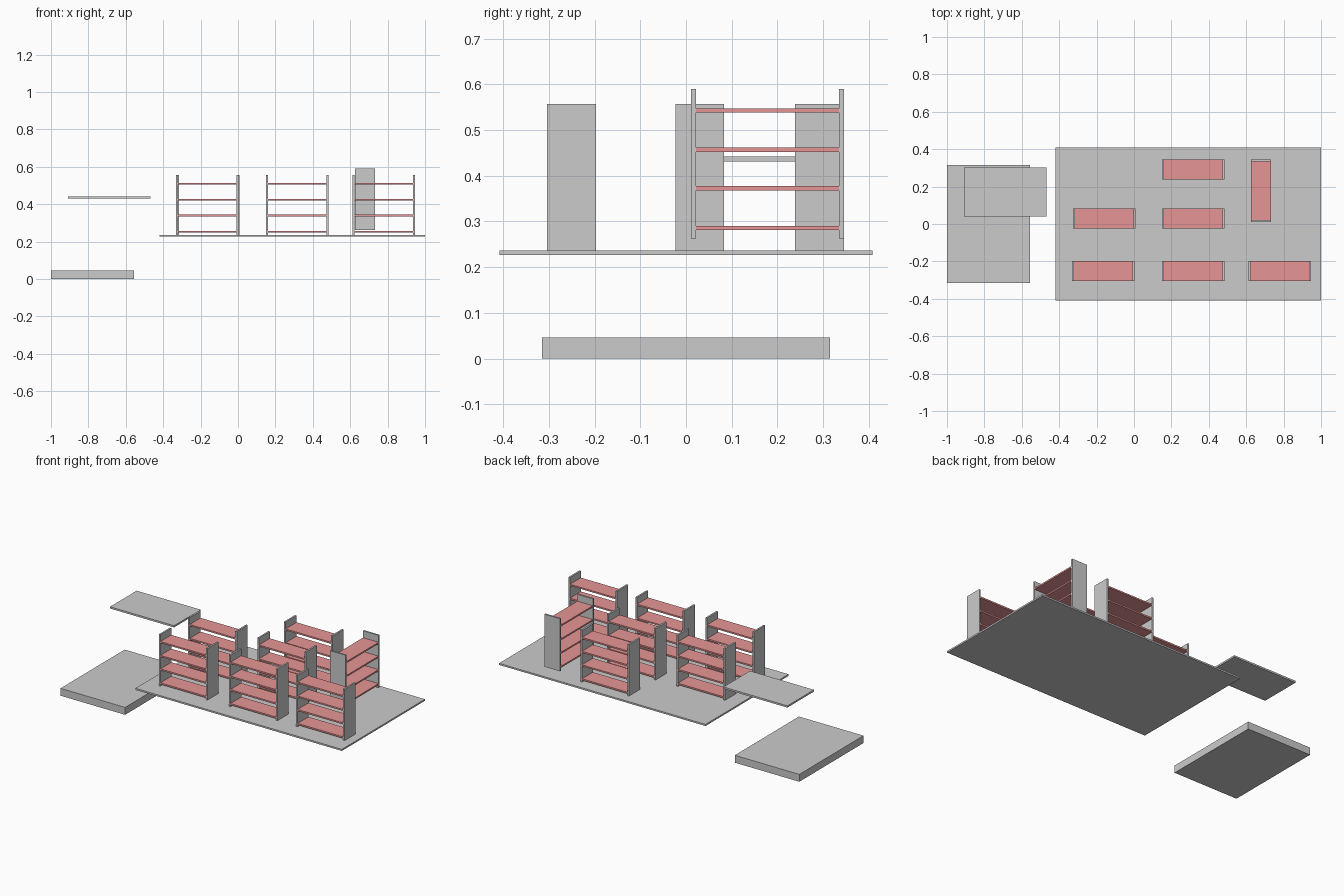
import bpy
import bmesh
from mathutils import Matrix, Vector

if "Cube" in bpy.data.objects:
    bpy.data.objects.remove(bpy.data.objects["Cube"])

red = bpy.data.materials.new("shelf_red")
red.diffuse_color = (0.8, 0.3, 0.3, 1)
red.use_nodes = True
red.node_tree.nodes["Principled BSDF"].inputs["Base Color"].default_value = red.diffuse_color


def box(name, lo, hi, parent_matrix=None, material=None):
    """Axis-aligned box between two corners, optionally placed by a matrix."""
    lo, hi = Vector(lo), Vector(hi)
    bm = bmesh.new()
    bmesh.ops.create_cube(bm, size=1)
    bmesh.ops.scale(bm, vec=hi - lo, verts=bm.verts)
    bmesh.ops.translate(bm, vec=(lo + hi) / 2, verts=bm.verts)
    mesh = bpy.data.meshes.new(name)
    bm.to_mesh(mesh)
    bm.free()
    if material:
        mesh.materials.append(material)
    obj = bpy.data.objects.new(name, mesh)
    bpy.context.collection.objects.link(obj)
    if parent_matrix:
        obj.matrix_world = parent_matrix
    return obj


# Shelf unit dimensions
HALF_W, HALF_D, HEIGHT, PANEL = 0.167, 0.0535, 0.327, 0.0105
SHELF_Z = (0.018, 0.105, 0.189, 0.275)
SHELF_T = 0.0095


def shelf_unit(name, x, y, z, turned=False):
    """Two side panels and four open shelves."""
    m = Matrix.Translation((x, y, z))
    if turned:
        m = m @ Matrix.Rotation(1.5707963, 4, 'Z')
    inner = HALF_W - PANEL
    box(name + "_left_panel", (-HALF_W, -HALF_D, 0), (-inner, HALF_D, HEIGHT), m)
    box(name + "_right_panel", (inner, -HALF_D, 0), (HALF_W, HALF_D, HEIGHT), m)
    for i, sz in enumerate(SHELF_Z):
        box(f"{name}_shelf_{i + 1}", (-inner, -HALF_D, sz),
            (inner, HALF_D, sz + SHELF_T), m, red)


# Slabs
box("low_platform", (-1.0, -0.315, 0), (-0.556, 0.315, 0.046))
box("floor_plate", (-0.42, -0.408, 0.227), (1.0, 0.408, 0.237))
box("raised_panel", (-0.908, 0.04, 0.431), (-0.468, 0.301, 0.442))

# Shelf units: three rows plus one turned, slightly raised
units = [
    (-0.164, -0.2505), (0.317, -0.2505), (0.779, -0.2505),
    (-0.159, 0.030), (0.317, 0.030), (0.317, 0.2915),
]
for i, (x, y) in enumerate(units):
    shelf_unit(f"shelf_unit_{i + 1}", x, y, 0.230)
shelf_unit("turned_shelf_unit", 0.679, 0.178, 0.263, turned=True)
